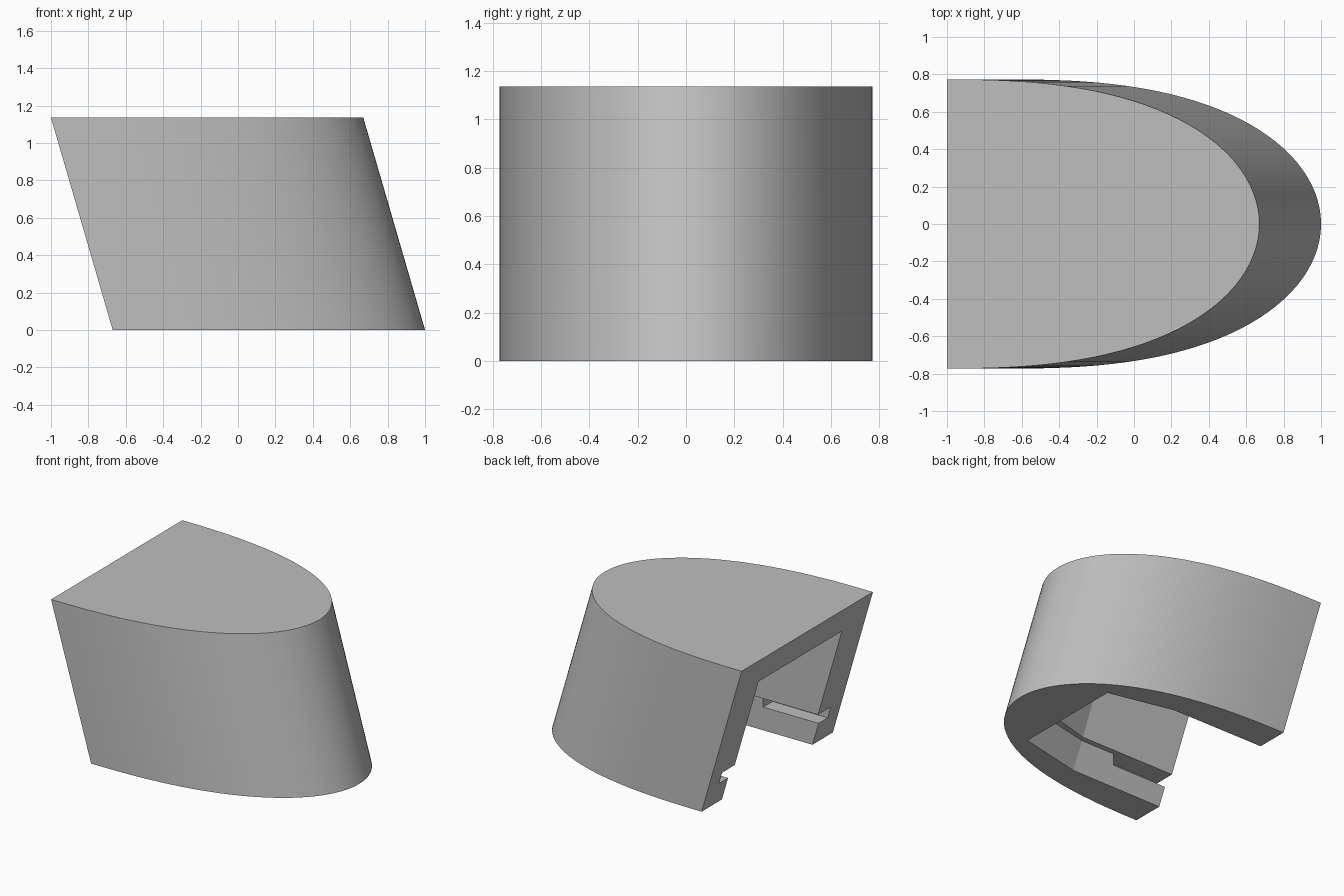
import bpy, bmesh, math

if "Cube" in bpy.data.objects:
    bpy.data.objects.remove(bpy.data.objects["Cube"])

HEIGHT = 1.135
LEAN = 0.33 / HEIGHT      # backward lean per unit of height
BACK = -0.67              # open end at ground level

grey = bpy.data.materials.new("light_grey")
grey.use_nodes = True
colour = (0.52, 0.52, 0.52, 1)
grey.diffuse_color = colour
grey.node_tree.nodes["Principled BSDF"].inputs["Base Color"].default_value = colour


def prism(name, outline, z0, z1, lean=LEAN):
    """Extrude a ground outline from z0 to z1 along the lean."""
    bm = bmesh.new()
    low = [bm.verts.new((x - lean * z0, y, z0)) for x, y in outline]
    high = [bm.verts.new((x - lean * z1, y, z1)) for x, y in outline]
    bm.faces.new(low)
    bm.faces.new(high)
    n = len(outline)
    for i in range(n):
        j = (i + 1) % n
        bm.faces.new((low[i], low[j], high[j], high[i]))
    bmesh.ops.recalc_face_normals(bm, faces=bm.faces)
    mesh = bpy.data.meshes.new(name)
    bm.to_mesh(mesh)
    bm.free()
    mesh.materials.append(grey)
    obj = bpy.data.objects.new(name, mesh)
    bpy.context.collection.objects.link(obj)
    return obj


def mirrored(half):
    """Close a half outline across the x axis."""
    return half + [(x, -y) for x, y in reversed(half) if y > 0]


# Outer shell: a rounded nose with a flat open end
half = []
STEPS = 32
for i in range(STEPS + 1):
    a = math.pi / 2 * i / STEPS
    u = math.sin(a)
    y = 0.773 * math.sqrt(max(0, 1 - u ** 2.5)) if i < STEPS else 0
    half.append((BACK + (1 - BACK) * u, y))
shell = prism("housing_shell", mirrored(half), 0, HEIGHT)

# Hollow: main cavity, wider lower recess and side grooves
cutters = [
    prism("main_cavity", mirrored([(-1.2, 0.49), (0.116, 0.49), (0.55, 0.37)]), -0.1, 0.935),
    prism("lower_recess", mirrored([(-1.2, 0.535), (0.09, 0.53), (0.587, 0.42)]), -0.1, 0.26),
    prism("side_grooves", mirrored([(-1.2, 0.64), (-0.265, 0.64)]), 0.173, 0.26, 0),
]

bpy.ops.object.select_all(action="DESELECT")
bpy.context.view_layer.objects.active = shell
shell.select_set(True)
for cutter in cutters:
    cutter.hide_render = True
    cut = shell.modifiers.new(cutter.name, "BOOLEAN")
    cut.operation = "DIFFERENCE"
    cut.solver = "EXACT"
    cut.object = cutter
    bpy.ops.object.modifier_apply(modifier=cut.name)
    bpy.data.objects.remove(cutter)

# Smooth nose, crisp edges
bpy.ops.object.shade_smooth_by_angle(angle=math.radians(12))
